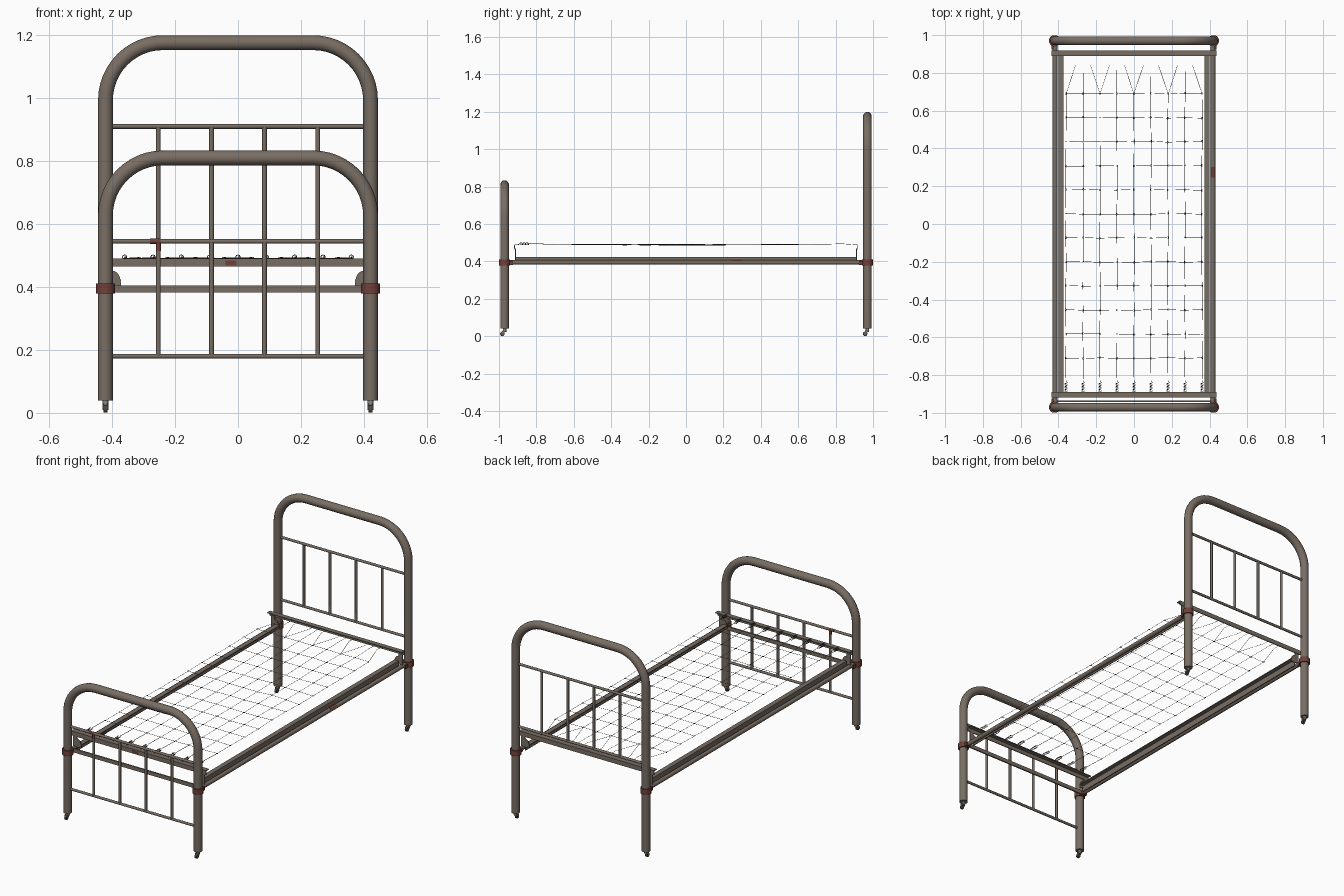
import bpy, bmesh, math, random
from mathutils import Vector

if "Cube" in bpy.data.objects:
    bpy.data.objects.remove(bpy.data.objects["Cube"])

random.seed(3)


def material(name, rgb):
    m = bpy.data.materials.new(name)
    m.diffuse_color = (*rgb, 1)
    m.use_nodes = True
    m.node_tree.nodes["Principled BSDF"].inputs["Base Color"].default_value = m.diffuse_color
    return m


PAINT = material("grey_brown_paint", (0.19, 0.155, 0.127))
RUST = material("red_rust", (0.165, 0.052, 0.042))
WIRE = material("dark_wire", (0.07, 0.062, 0.055))
STEEL = material("worn_steel", (0.26, 0.25, 0.24))


def tubes(name, paths, r, mat, res=3):
    """Round bars swept along one or more point lists."""
    cu = bpy.data.curves.new(name, 'CURVE')
    cu.dimensions = '3D'
    cu.bevel_depth = r
    cu.bevel_resolution = res
    cu.use_fill_caps = True
    for pts in paths:
        s = cu.splines.new('POLY')
        s.points.add(len(pts) - 1)
        for p, c in zip(s.points, pts):
            p.co = (*c, 1)
    ob = bpy.data.objects.new(name, cu)
    bpy.context.collection.objects.link(ob)
    bpy.ops.object.select_all(action='DESELECT')
    ob.select_set(True)
    bpy.context.view_layer.objects.active = ob
    bpy.ops.object.convert(target='MESH')
    ob = bpy.context.object
    ob.data.materials.clear()
    ob.data.materials.append(mat)
    bpy.ops.object.shade_smooth_by_angle(angle=math.radians(50))
    return ob


def prism(name, outline, direction, mat):
    """Extrude a closed outline along a direction."""
    bm = bmesh.new()
    f = bm.faces.new([bm.verts.new(p) for p in outline])
    g = bmesh.ops.extrude_face_region(bm, geom=[f])
    bmesh.ops.translate(bm, vec=Vector(direction),
                        verts=[v for v in g['geom'] if isinstance(v, bmesh.types.BMVert)])
    bmesh.ops.recalc_face_normals(bm, faces=bm.faces)
    me = bpy.data.meshes.new(name)
    bm.to_mesh(me)
    bm.free()
    me.materials.append(mat)
    ob = bpy.data.objects.new(name, me)
    bpy.context.collection.objects.link(ob)
    return ob


def box(name, lo, hi, mat):
    (x0, y0, z0), (x1, y1, z1) = lo, hi
    return prism(name, [(x0, y0, z0), (x1, y0, z0), (x1, y1, z0), (x0, y1, z0)], (0, 0, z1 - z0), mat)


def arch(y, top, w=0.421, r=0.183, base=0.04):
    """Path of a bent tube: up, round, across, round, down."""
    half = [(w, y, base)]
    for i in range(13):
        a = i / 12 * math.pi / 2
        half.append((w - r + r * math.cos(a), y, top - r + r * math.sin(a)))
    return half + [(-x, yy, z) for x, yy, z in reversed(half)]


# Head and foot frames with their rails and spindles
for name, y, top, hi, lo in (("headboard", 0.97, 1.176, 0.91, 0.545),
                             ("footboard", -0.97, 0.81, 0.545, 0.18)):
    tubes(name + "_frame", [arch(y, top)], 0.0235, PAINT, 5)
    tubes(name + "_rails", [[(-0.42, y, z), (0.42, y, z)] for z in (hi, lo)], 0.0075, PAINT, 2)
    tubes(name + "_spindles", [[(x, y, lo), (x, y, hi)] for x in (-0.253, -0.084, 0.084, 0.253)],
          0.0075, PAINT, 2)

for sx in (-1, 1):
    for sy in (-1, 1):
        x, y = sx * 0.421, sy * 0.97
        tag = ("left_" if sx < 0 else "right_") + ("foot" if sy < 0 else "head")
        # Rusty collar and the lug that takes the side rail
        tubes(tag + "_collar", [[(x, y, 0.379), (x, y, 0.411)]], 0.03, RUST, 5)
        y0, y1 = sorted((sy * 0.955, sy * 0.925))
        box(tag + "_lug", (x - 0.0145, y0, 0.381), (x + 0.0145, y1, 0.402), RUST)
        # Caster: stem, fork and wheel
        tubes(tag + "_caster_stem", [[(x, y, 0.022), (x, y, 0.045)]], 0.009, STEEL, 2)
        for s in (-1, 1):
            xx = x + s * 0.0085
            prism(tag + "_caster_fork", [(xx - 0.0015, y + 0.007, 0.03), (xx - 0.0015, y - 0.012, 0.03),
                                         (xx - 0.0015, y - 0.018, 0.009), (xx - 0.0015, y - 0.009, 0.009)],
                  (0.003, 0, 0), PAINT)
        tubes(tag + "_caster_wheel", [[(x - 0.006, y - 0.012, 0.0125), (x + 0.006, y - 0.012, 0.0125)]],
              0.0125, WIRE, 3)
        # Curved gusset that lifts the mesh bar above the rail
        out = [(sx * 0.425, sy * 0.915, 0.47), (sx * 0.425, sy * 0.915, 0.405), (sx * 0.372, sy * 0.915, 0.405)]
        for i in range(7):
            a = i / 6 * math.pi / 2
            out.append((sx * (0.372 + 0.028 * (1 - math.cos(a))), sy * 0.915, 0.412 + 0.04 * math.sin(a)))
        out.append((sx * 0.4, sy * 0.915, 0.47))
        prism(tag + "_gusset", out, (0, -sy * 0.005, 0), PAINT)

    # Side rail: outer tube and inner angle iron
    side = "left" if sx < 0 else "right"
    tubes(side + "_rail_tube", [[(sx * 0.418, -0.955, 0.395), (sx * 0.418, 0.955, 0.395)]], 0.0125, PAINT, 3)
    prism(side + "_rail_angle",
          [(sx * 0.400, -0.915, 0.385), (sx * 0.400, -0.915, 0.424), (sx * 0.372, -0.915, 0.424),
           (sx * 0.372, -0.915, 0.419), (sx * 0.395, -0.915, 0.419), (sx * 0.395, -0.915, 0.385)],
          (0, 1.83, 0), PAINT)

# Raised angle irons holding the spring mesh at each end
for sy, name in ((-1, "foot"), (1, "head")):
    prism(name + "_mesh_bar",
          [(-0.436, sy * 0.918, 0.465), (-0.436, sy * 0.918, 0.491), (-0.436, sy * 0.89, 0.491),
           (-0.436, sy * 0.89, 0.487), (-0.436, sy * 0.913, 0.487), (-0.436, sy * 0.913, 0.465)],
          (0.872, 0, 0), PAINT)

# Lower cross bar at the foot
box("foot_cross_bar", (-0.405, -0.943, 0.383), (0.405, -0.935, 0.405), PAINT)

# Small rust patches: on top of the rail, the footboard joint and the mesh bar
tubes("footboard_rail_rust", [[(-0.28, -0.97, 0.545), (-0.246, -0.97, 0.545)],
                              [(-0.253, -0.97, 0.515), (-0.253, -0.97, 0.545)]], 0.0082, RUST, 2)
box("mesh_bar_rust", (-0.04, -0.919, 0.468), (-0.004, -0.9175, 0.484), RUST)
arc = [(0.418 + 0.0133 * math.cos(a), 0.245, 0.395 + 0.0133 * math.sin(a))
       for a in [math.radians(30 + 15 * i) for i in range(9)]]
prism("rail_rust", arc, (0, 0.058, 0), RUST)

# Wire mesh: grid of fine links with a slight uneven sag
xs = [-0.36 + 0.09 * i for i in range(9)]
ys = [-0.71 + 0.1273 * i for i in range(12)]
node = [[(x + random.uniform(-0.002, 0.002), y + random.uniform(-0.003, 0.003),
          0.492 - 0.006 * math.cos(y * 2) * random.random()) for y in ys] for x in xs]
tubes("mesh_long_wires", node, 0.001, WIRE, 0)
tubes("mesh_cross_wires", [[node[i][j] for i in range(9)] for j in range(12)], 0.001, WIRE, 0)

# Links hooked together at every crossing
rings = []
for col in node:
    for x, y, z in col:
        rings.append([(x + 0.004 * math.cos(a * math.pi / 3), y + 0.006 * math.sin(a * math.pi / 3), z)
                      for a in range(7)])
tubes("mesh_hooks", rings, 0.0009, WIRE, 0)

# Coil springs at the foot end
coils = []
for i, x in enumerate(xs):
    pts = [(x, -0.903, 0.488), (x, -0.89, 0.494)]
    for k in range(49):
        a = k / 8 * 2 * math.pi
        pts.append((x + 0.007 * math.cos(a), -0.888 + 0.048 * k / 48, 0.495 + 0.007 * math.sin(a)))
    pts += [(x, -0.83, 0.495), node[i][0]]
    coils.append(pts)
tubes("foot_coil_springs", coils, 0.0013, WIRE, 0)

# Splayed tie wires at the head end
ties = []
for i, x in enumerate(xs):
    for d in ((0,) if i % 2 else (-0.05, 0.05)):
        if abs(x + d) < 0.4:
            ties.append([node[i][-1], (x + d, 0.84, 0.494), (x + d, 0.903, 0.489)])
tubes("head_tie_wires", ties, 0.001, WIRE, 0)
